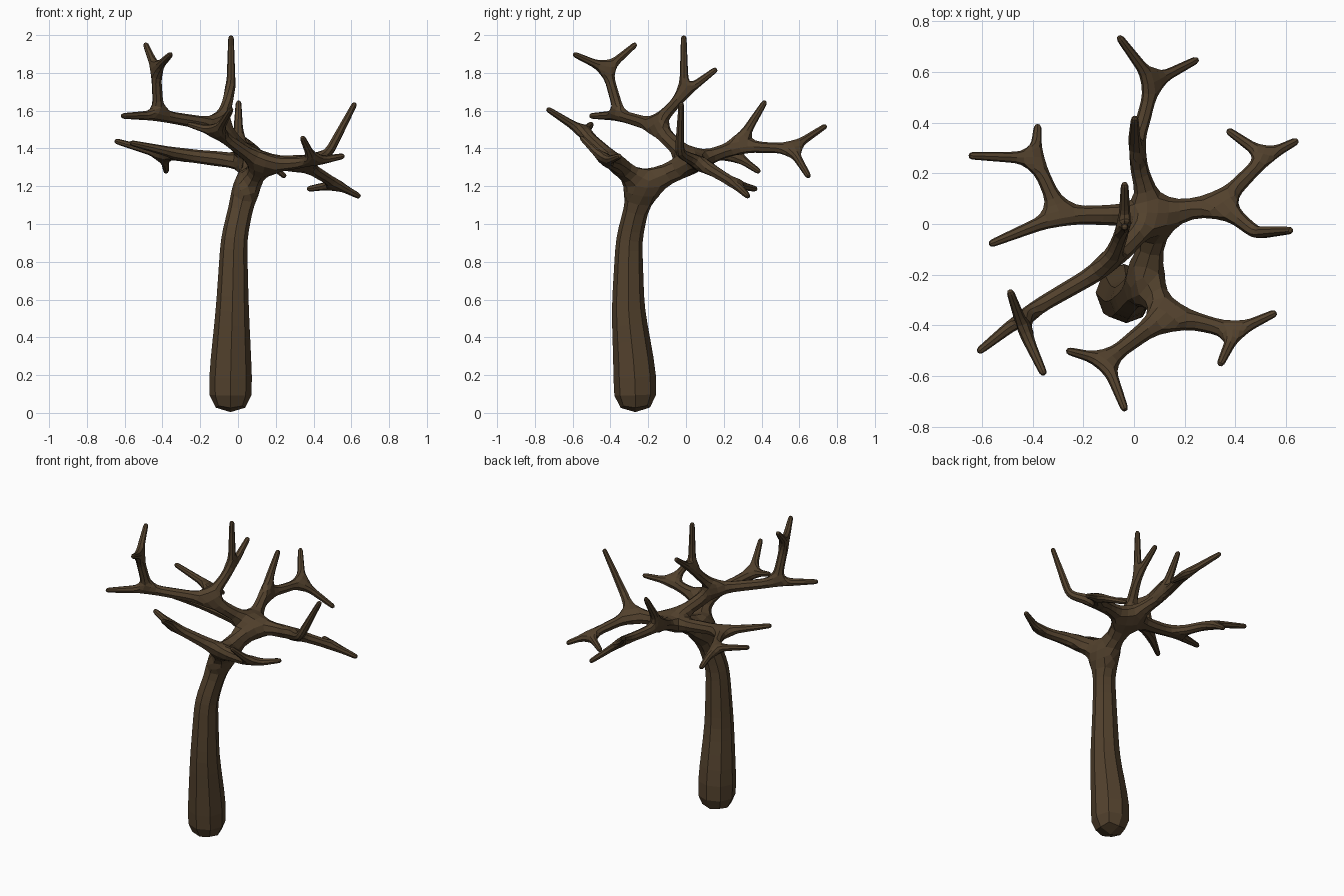
import bpy
from mathutils import Vector

if "Cube" in bpy.data.objects:
    bpy.data.objects.remove(bpy.data.objects["Cube"])

bark = bpy.data.materials.new("dark_bark")
bark.diffuse_color = (0.085, 0.053, 0.026, 1)
bark.use_nodes = True
bark.node_tree.nodes["Principled BSDF"].inputs["Base Color"].default_value = bark.diffuse_color

verts, edges, radii = [], [], []


def grow(parent, *points):
    """Add a chain of (x, y, z, radius) nodes to the skeleton; return the last index."""
    for x, y, z, r in points:
        verts.append(Vector((x, y, z)))
        radii.append(r)
        if parent is not None:
            edges.append((parent, len(verts) - 1))
        parent = len(verts) - 1
    return parent


def twig(parent, x, y, z):
    """End a branch in a thin twig, slightly overshot since smoothing shortens it."""
    tip = Vector((x, y, z))
    tip += (tip - verts[parent]).normalized() * 0.006
    grow(parent, (*tip, 0.0155))


# trunk
crown = grow(None, (-0.04, -0.268, -0.012, 0.128), (-0.04, -0.268, 0.19, 0.125),
             (-0.03, -0.307, 0.55, 0.095), (-0.022, -0.302, 0.92, 0.076),
             (0.04, -0.235, 1.2, 0.066))

# front limb with two forked ends
front = grow(crown, (0.13, -0.355, 1.31, 0.047))
f_right = grow(front, (0.40, -0.425, 1.33, 0.029))
twig(f_right, 0.56, -0.35, 1.36)
twig(f_right, 0.34, -0.555, 1.46)
f_left = grow(front, (-0.11, -0.54, 1.485, 0.029))
twig(f_left, -0.265, -0.50, 1.53)
twig(f_left, -0.035, -0.735, 1.61)

# central hub
hub = grow(crown, (0.083, 0.035, 1.325, 0.052))

# back limb
back = grow(hub, (0.0, 0.27, 1.41, 0.034))
twig(back, 0.003, 0.42, 1.65)
b_fork = grow(back, (0.075, 0.56, 1.40, 0.028))
twig(b_fork, -0.06, 0.74, 1.52)
twig(b_fork, 0.25, 0.65, 1.25)

# right limb
right = grow(hub, (0.34, 0.08, 1.32, 0.038))
twig(grow(right, (0.48, -0.035, 1.375, 0.028)), 0.62, -0.025, 1.64)
r_fork = grow(right, (0.52, 0.265, 1.21, 0.028))
twig(r_fork, 0.37, 0.37, 1.185)
twig(r_fork, 0.645, 0.33, 1.145)

# left limb
left = grow(hub, (-0.29, 0.035, 1.365, 0.035))
twig(left, -0.57, -0.08, 1.43)
l_fork = grow(left, (-0.39, 0.26, 1.365, 0.028))
twig(l_fork, -0.38, 0.39, 1.275)
twig(l_fork, -0.65, 0.27, 1.44)

# upper limb
upper = grow(hub, (-0.10, -0.165, 1.52, 0.040))
u_top = grow(upper, (-0.037, -0.01, 1.69, 0.028))
twig(u_top, -0.037, -0.012, 1.995)
twig(u_top, -0.037, 0.16, 1.82)
u_left = grow(upper, (-0.42, -0.35, 1.575, 0.032))
twig(u_left, -0.615, -0.505, 1.572)
u_fork = grow(u_left, (-0.435, -0.42, 1.82, 0.028))
twig(u_fork, -0.49, -0.265, 1.953)
twig(u_fork, -0.355, -0.595, 1.90)

# skin the skeleton into one faceted tree
mesh = bpy.data.meshes.new("bare_tree")
mesh.from_pydata(verts, edges, [])
tree = bpy.data.objects.new("bare_tree", mesh)
bpy.context.collection.objects.link(tree)
skin = tree.modifiers.new("skin", 'SKIN')
skin.use_smooth_shade = False
for node, r in zip(mesh.skin_vertices[0].data, radii):
    node.radius = (r, r)
mesh.skin_vertices[0].data[0].use_root = True
sub = tree.modifiers.new("round", 'SUBSURF')
sub.levels = sub.render_levels = 1

# bake the modifiers and paint the bark
bpy.context.view_layer.objects.active = tree
tree.select_set(True)
for name in ("skin", "round"):
    bpy.ops.object.modifier_apply(modifier=name)
tree.data.materials.clear()
tree.data.materials.append(bark)
